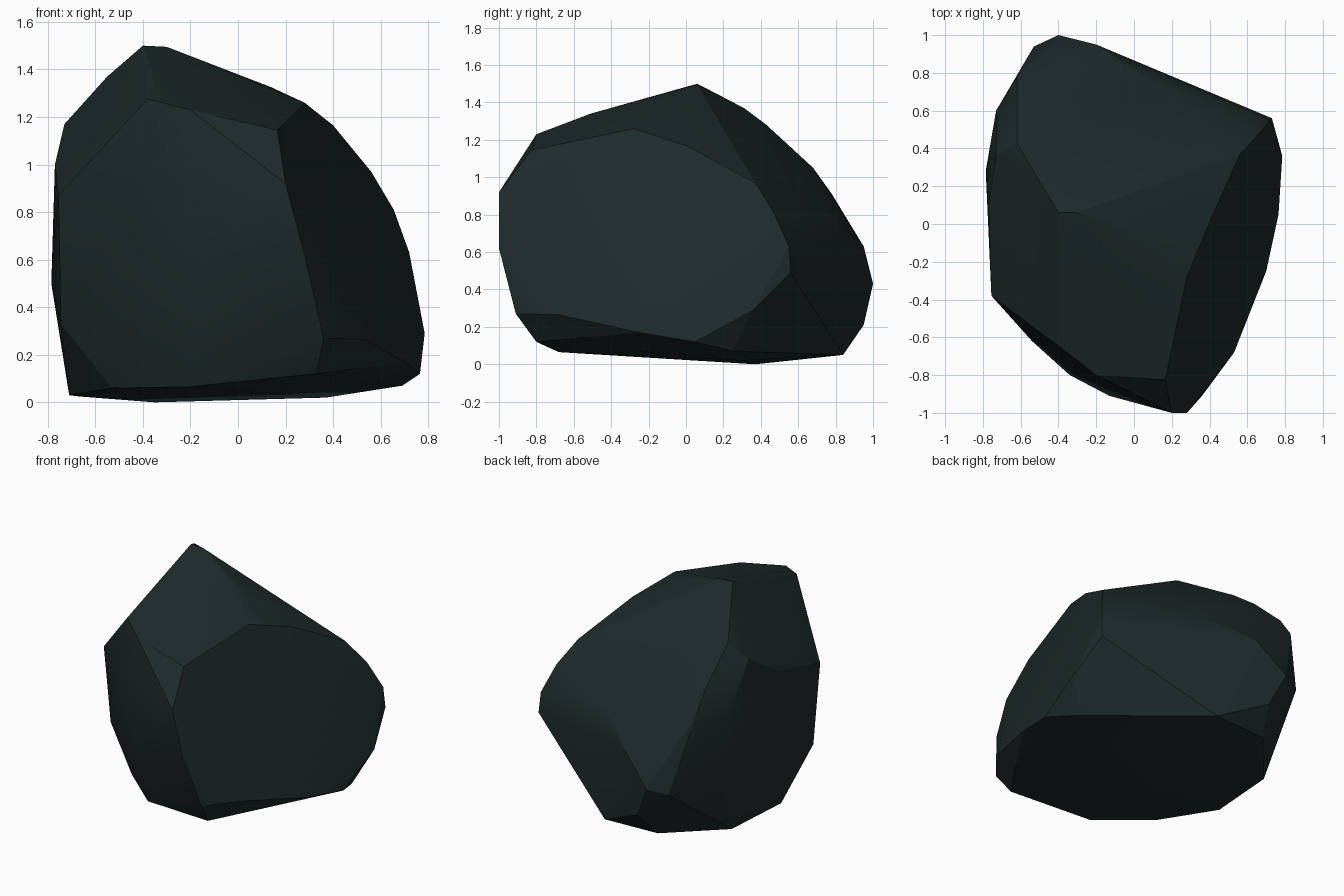
import bpy, bmesh, math

# Corner points of the chipped boulder, grouped by region
CORNERS = [
    # peak, crown and rear slope
    (-.40, .06, 1.5), (-.30, .06, 1.495), (-.55, .31, 1.37), (-.62, .43, 1.28),
    (-.73, .36, 1.17), (-.77, .1, 1.0), (-.35, -.51, 1.34), (-.38, -.66, 1.275),
    (-.2, -.8, 1.23), (.165, -.825, 1.145), (.28, -.28, 1.26), (.40, .01, 1.165),
    (.14, -.08, 1.325), (.56, .37, .97), (.655, .47, .81), (.72, .55, .63),
    (.35, .64, .79), (.1, .75, .79), (-.2, .95, .63), (-.4, 1, .43),
    (-.62, .68, 1.05), (-.62, .78, .91), (-.53, .94, .40), (-.73, .6, .85),
    # right side
    (.2, -1, .92), (.28, -1, .62), (.36, -.91, .27), (.53, -.68, .265),
    (.70, -.25, .17), (.765, .05, .12), (.785, .36, .29), (.73, .56, .49),
    # front and left side
    (-.13, -.91, .7), (-.34, -.8, .75), (-.54, -.62, .75), (-.755, -.38, .87),
    (-.745, -.32, .33), (-.785, .28, .5), (.33, -.8, .12),
    # underside and back foot
    (-.21, -.68, .065), (-.53, -.4, .06), (-.71, -.02, .03), (-.67, .46, .025),
    (-.35, .37, 0), (.37, .3, .02), (.69, .25, .07), (.03, .84, .05),
    (-.36, .82, .05), (-.3, .95, .21),
]

# Wrap the corners in a closed shell
bm = bmesh.new()
for p in CORNERS:
    bm.verts.new(p)
bmesh.ops.convex_hull(bm, input=bm.verts[:])
loose = [v for v in bm.verts if not v.link_faces]
bmesh.ops.delete(bm, geom=loose, context='VERTS')
bmesh.ops.recalc_face_normals(bm, faces=bm.faces[:])

mesh = bpy.data.meshes.new("rock")
bm.to_mesh(mesh)
bm.free()
rock = bpy.data.objects.new("rock", mesh)
bpy.context.collection.objects.link(rock)

# Dark slate colour
slate = bpy.data.materials.new("dark_slate")
slate.diffuse_color = (.013, .023, .023, 1)
mesh.materials.append(slate)

# Soft small facets, crisp main edges
bpy.context.view_layer.objects.active = rock
rock.select_set(True)
bpy.ops.object.shade_smooth_by_angle(angle=math.radians(20))
